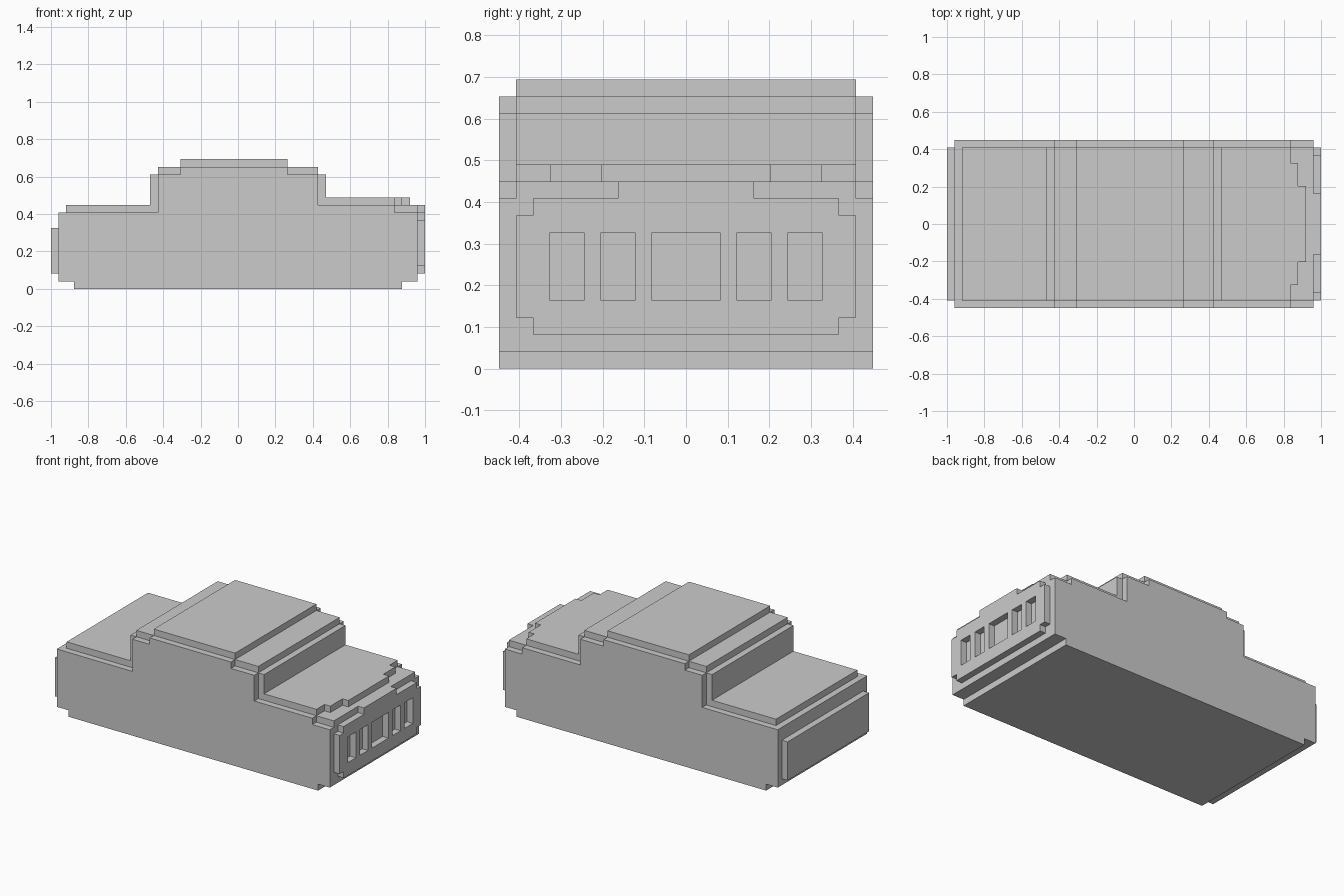
import bpy, bmesh
from mathutils import Vector

if "Cube" in bpy.data.objects:
    bpy.data.objects.remove(bpy.data.objects["Cube"])

U = 2 / 49  # one voxel; the car is 49 voxels long, 22 wide, 17 tall


def place(i, j, k):
    """Voxel grid (length, width from centre line, height) to world."""
    return Vector(((i - 24.5) * U, j * U, k * U))


def add_object(name, bm):
    bmesh.ops.recalc_face_normals(bm, faces=bm.faces)
    mesh = bpy.data.meshes.new(name)
    bm.to_mesh(mesh)
    bm.free()
    obj = bpy.data.objects.new(name, mesh)
    bpy.context.collection.objects.link(obj)
    return obj


def extrude(bm, points, offset):
    """Face through grid points, pulled out by a grid offset."""
    face = bm.faces.new([bm.verts.new(place(*p)) for p in points])
    new = bmesh.ops.extrude_face_region(bm, geom=[face], use_keep_orig=True)["geom"]
    bmesh.ops.translate(bm, vec=Vector(offset) * U,
                        verts=[g for g in new if isinstance(g, bmesh.types.BMVert)])


def solid(name, points, offset):
    bm = bmesh.new()
    extrude(bm, points, offset)
    return add_object(name, bm)


def side_profile(name, xz, half):
    return solid(name, [(x, -half, z) for x, z in xz], (0, 2 * half, 0))


def mirrored(half):
    """Close a (y, other) outline by mirroring it across y = 0."""
    return half + [(-y, v) for y, v in reversed(half)]


# Full-width lower body and cabin sides
side_profile("car_body", [
    (3, 0), (46, 0), (46, 1), (48, 1), (48, 10), (45, 10), (45, 11), (35, 11),
    (35, 15), (31, 15), (31, 16), (17, 16), (17, 15), (14, 15), (14, 10),
    (1, 10), (1, 1), (3, 1)], 11)

# Raised centre: trunk lid, cabin with windscreens and roof, nose top
side_profile("cabin_and_roof", [
    (2, 10), (48, 10), (48, 11), (36, 11), (36, 15), (35, 15), (35, 16),
    (31, 16), (31, 17), (17, 17), (17, 16), (14, 16), (14, 15), (13, 15),
    (13, 11), (2, 11)], 10)

# Hood slab with stepped front edge
hood = mirrored([(10, 34), (10, 45), (8, 45), (8, 46), (5, 46), (5, 47)])
solid("hood", [(x, y, 11) for y, x in hood], (0, 0, 1))

# Rear bumper panel
solid("rear_panel", [(0, y, z) for y, z in mirrored([(10, 2), (10, 8)])], (1, 0, 0))

# Front grille plate with stepped corners
plate = mirrored([(9, 2), (9, 3), (10, 3), (10, 9), (9, 9), (9, 10), (4, 10), (4, 11)])
grille = solid("front_grille", [(48, y, z) for y, z in plate], (1, 0, 0))

# Five slots cut through the grille plate
bm = bmesh.new()
for a, b in [(-8, -6), (-5, -3), (-2, 2), (3, 5), (6, 8)]:
    extrude(bm, [(47.5, a, 4), (47.5, b, 4), (47.5, b, 8), (47.5, a, 8)], (2, 0, 0))
cutter = add_object("grille_slot_cutter", bm)
cutter.hide_render = True
cutter.hide_viewport = True
cut = grille.modifiers.new("slots", 'BOOLEAN')
cut.operation = 'DIFFERENCE'
cut.solver = 'EXACT'
cut.object = cutter
